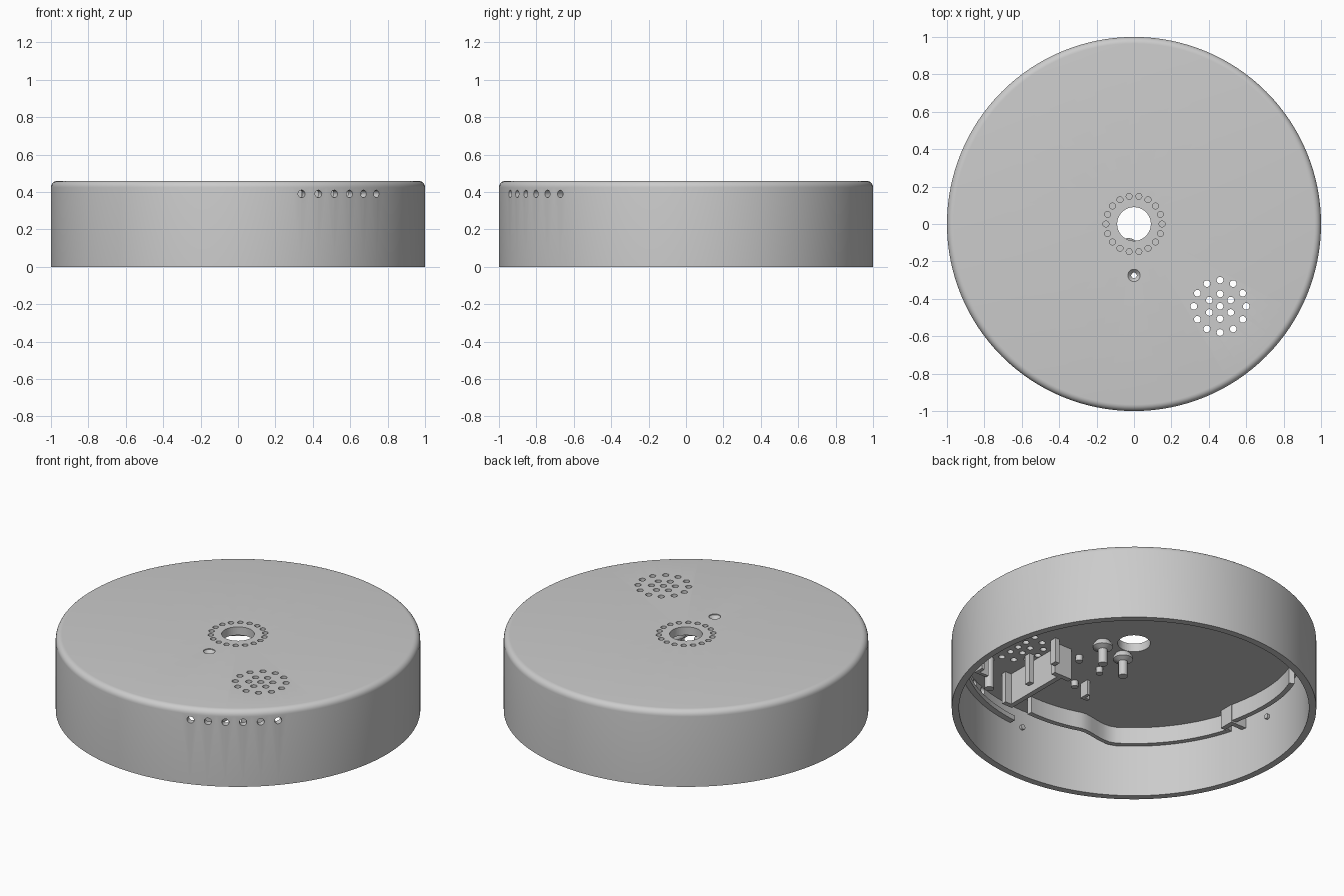
import bpy, bmesh
from math import sin, cos, pi, radians
from mathutils import Vector, Matrix

if "Cube" in bpy.data.objects:
    bpy.data.objects.remove(bpy.data.objects["Cube"])

grey = bpy.data.materials.new("plain_grey")
grey.use_nodes = True
grey.diffuse_color = (0.6, 0.6, 0.6, 1)
grey.node_tree.nodes["Principled BSDF"].inputs["Base Color"].default_value = (0.6, 0.6, 0.6, 1)

CEIL, TOP, INNER = 0.41, 0.46, 0.96
EMBED = CEIL + 0.01


def finish(name, bm):
    bmesh.ops.recalc_face_normals(bm, faces=bm.faces)
    me = bpy.data.meshes.new(name)
    bm.to_mesh(me)
    bm.free()
    me.materials.append(grey)
    ob = bpy.data.objects.new(name, me)
    bpy.context.collection.objects.link(ob)
    return ob


def smooth(ob):
    bpy.ops.object.select_all(action='DESELECT')
    ob.select_set(True)
    bpy.context.view_layer.objects.active = ob
    bpy.ops.object.shade_smooth_by_angle(angle=radians(35))


def lathe(bm, profile, x=0, y=0, steps=24):
    """Closed solid of revolution; the profile starts and ends on the axis."""
    rings = []
    for r, z in profile:
        if r == 0:
            rings.append([bm.verts.new((x, y, z))] * steps)
        else:
            rings.append([bm.verts.new((x + r * cos(2 * pi * i / steps),
                                        y + r * sin(2 * pi * i / steps), z)) for i in range(steps)])
    for a, b in zip(rings, rings[1:]):
        for i in range(steps):
            j = (i + 1) % steps
            bm.faces.new(list(dict.fromkeys((a[i], a[j], b[j], b[i]))))


def rod(bm, x, y, r, z0, z1, steps=24):
    lathe(bm, [(0, z0), (r, z0), (r, z1), (0, z1)], x, y, steps)


def radial_rod(bm, deg, r, z, start, end):
    d = Vector((cos(radians(deg)), sin(radians(deg)), 0))
    m = Matrix.Translation(d * (start + end) / 2 + Vector((0, 0, z))) @ d.to_track_quat('Z', 'Y').to_matrix().to_4x4()
    bmesh.ops.create_cone(bm, cap_ends=True, segments=20, radius1=r, radius2=r, depth=end - start, matrix=m)


def box(bm, x0, x1, y0, y1, z0, z1=EMBED):
    size = Matrix.Diagonal((x1 - x0, y1 - y0, z1 - z0, 1))
    centre = Matrix.Translation(((x0 + x1) / 2, (y0 + y1) / 2, (z0 + z1) / 2))
    bmesh.ops.create_cube(bm, size=1, matrix=centre @ size)


def rail(name, keys, width, z0, z1=EMBED):
    """Thin wall following (angle, radius) keys around the centre."""
    bm = bmesh.new()
    path = []
    for (a0, r0), (a1, r1) in zip(keys, keys[1:]):
        n = max(4, int(abs(a1 - a0) / 2.5))
        for i in range(n):
            t = i / n
            ease = t * t * (3 - 2 * t)
            path.append((a0 + (a1 - a0) * t, r0 + (r1 - r0) * ease))
    path.append(keys[-1])
    sections = []
    for a, r in path:
        c, s = cos(radians(a)), sin(radians(a))
        corners = ((r, z0), (r + width, z0), (r + width, z1), (r, z1))
        sections.append([bm.verts.new((q * c, q * s, z)) for q, z in corners])
    for p, q in zip(sections, sections[1:]):
        for i in range(4):
            j = (i + 1) % 4
            bm.faces.new((p[i], p[j], q[j], q[i]))
    bm.faces.new(sections[0])
    bm.faces.new(sections[-1])
    smooth(finish(name, bm))


# Round cup, open underneath, with a rounded top edge
f = 0.035
edge = [(1 - f + f * cos(t * pi / 12), TOP - f + f * sin(t * pi / 12)) for t in range(7)]
bm = bmesh.new()
lathe(bm, [(0, CEIL), (INNER, CEIL), (INNER, 0), (1, 0)] + edge + [(0, TOP)], steps=128)
shell = finish("housing_shell", bm)

# Holes: centre, light ring, countersunk screw, speaker grille, side vents
bm = bmesh.new()
rod(bm, 0, 0, 0.09, 0.3, 0.6, 48)
for i in range(18):
    a = i * pi / 9
    rod(bm, 0.15 * cos(a), 0.15 * sin(a), 0.016, TOP - 0.025, 0.6, 16)
lathe(bm, [(0, 0.3), (0.015, 0.3), (0.015, 0.435), (0.033, 0.455), (0.033, 0.6), (0, 0.6)], 0, -0.275)
for count, ring in ((1, 0), (6, 0.066), (12, 0.14)):
    for i in range(count):
        a = pi / 2 + 2 * pi * i / count
        rod(bm, 0.46 + ring * cos(a), -0.44 + ring * sin(a), 0.018, 0.3, 0.6, 16)
for i in range(6):
    radial_rod(bm, -70.1 + 5.57 * i, 0.02, 0.39, 0.9, 1.1)
cutter = finish("hole_cutter", bm)
cutter.hide_render = True
mod = shell.modifiers.new("holes", 'BOOLEAN')
mod.operation, mod.solver, mod.object = 'DIFFERENCE', 'EXACT', cutter
bpy.context.view_layer.objects.active = shell
bpy.ops.object.modifier_apply(modifier="holes")
bpy.data.objects.remove(cutter)
smooth(shell)

# Inner rails along the wall
rail("front_left_rail", [(-85, 0.925), (-72, 0.925)], 0.04, 0.30, 0.33)
rail("vent_rail", [(-72, 0.925), (5, 0.925)], 0.04, 0.30, 0.33)
rail("stepped_rail", [(-86, 0.81), (-109, 0.81), (-124, 0.925), (-164, 0.925)], 0.03, 0.31)
rail("right_rail", [(-168, 0.86), (-203, 0.89)], 0.03, 0.31)

# Catch on the right wall and the four snap bumps
bm = bmesh.new()
box(bm, -0.95, -0.84, -0.2, -0.17, 0.3)
box(bm, -0.87, -0.84, -0.26, -0.17, 0.3)
finish("rail_catch", bm)
bm = bmesh.new()
for i in range(4):
    radial_rod(bm, 90 * i, 0.015, 0.3, INNER - 0.015, INNER + 0.01)
smooth(finish("snap_bumps", bm))

# Speaker holder: long wall, end returns and clips
bm = bmesh.new()
box(bm, 0.27, 0.3, -0.72, -0.27, 0.22)
box(bm, 0.22, 0.27, -0.3, -0.27, 0.22)
box(bm, 0.3, 0.34, -0.3, -0.27, 0.22)
box(bm, 0.3, 0.34, -0.72, -0.69, 0.22)
box(bm, 0.34, 0.37, -0.49, -0.45, 0.23)
box(bm, 0.34, 0.37, -0.27, -0.23, 0.26)
box(bm, 0.54, 0.6, -0.62, -0.6, 0.27)
box(bm, 0.6, 0.62, -0.62, -0.56, 0.27)
finish("speaker_holder", bm)

# Flanged posts, screw collar and small pegs under the ceiling
bm = bmesh.new()
for x, y in ((0.14, -0.1), (-0.03, -0.13)):
    lathe(bm, [(0, 0.27), (0.026, 0.27), (0.026, 0.36), (0.055, 0.375),
               (0.055, 0.39), (0.035, EMBED), (0, EMBED)], x, y)
for x, y in ((-0.03, -0.33), (-0.02, -0.53), (0.14, -0.3)):
    rod(bm, x, y, 0.02, 0.375, EMBED)
rod(bm, 0.5, -0.64, 0.026, 0.22, EMBED)
smooth(finish("mounting_posts", bm))
bm = bmesh.new()
box(bm, -0.11, -0.06, -0.53, -0.51, 0.32)
box(bm, -0.08, -0.06, -0.51, -0.47, 0.32)
finish("corner_bracket", bm)
